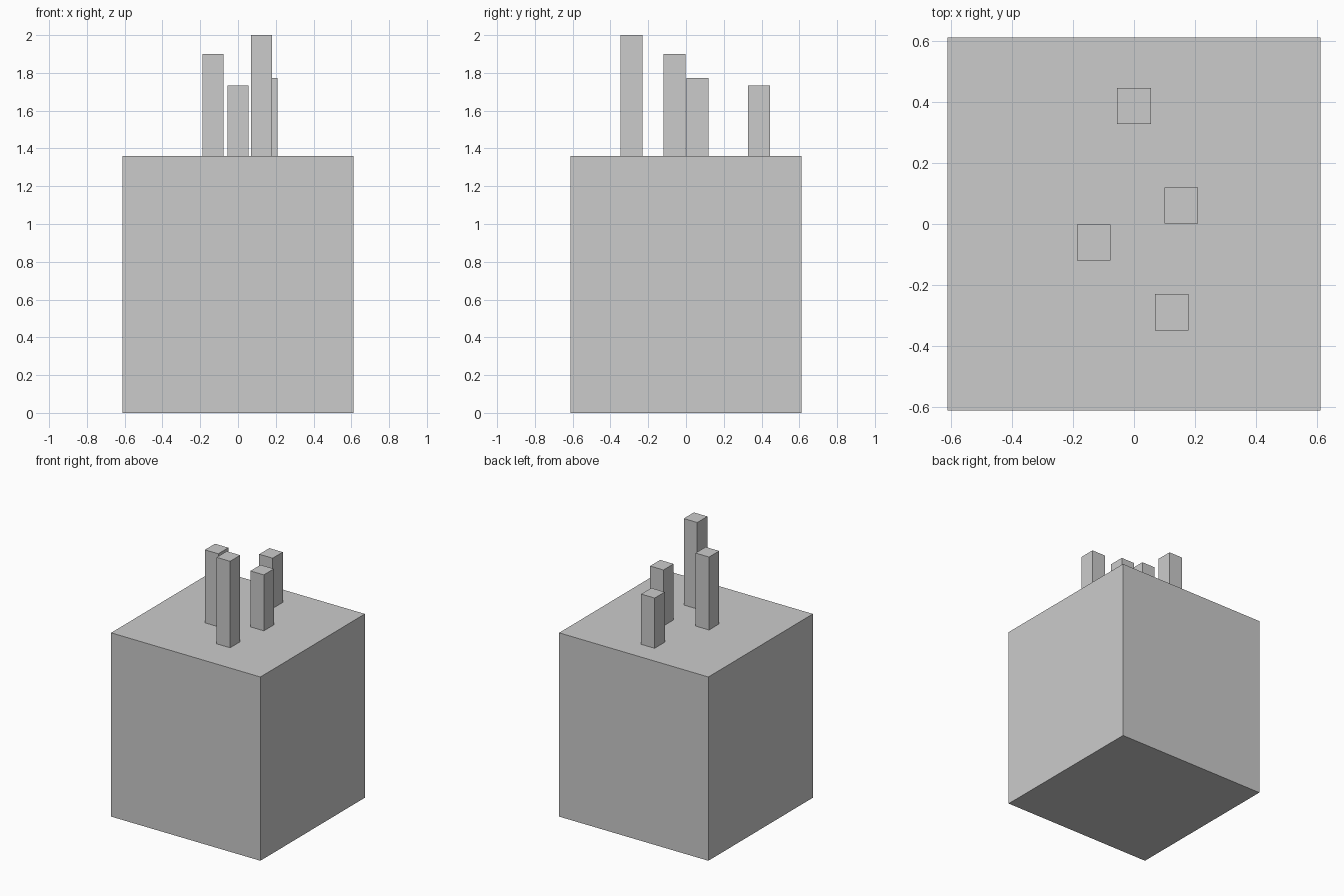
import bpy

if "Cube" in bpy.data.objects:
    bpy.data.objects.remove(bpy.data.objects["Cube"])


def box(name, x, y, z0, z1, sx, sy):
    """Axis-aligned block from z0 to z1, centred on (x, y)."""
    bpy.ops.mesh.primitive_cube_add(size=1, location=(x, y, (z0 + z1) / 2))
    obj = bpy.context.object
    obj.name = name
    obj.scale = (sx, sy, z1 - z0)
    bpy.ops.object.transform_apply(location=False, rotation=False, scale=True)
    return obj


BODY_TOP = 1.36

# Main block
box("body", 0, 0, 0, BODY_TOP, 1.222, 1.222)

# Square posts standing on the block: x, y, top height
posts = {
    "back_post": (0.0, 0.386, 1.732),
    "right_post": (0.155, 0.061, 1.774),
    "left_post": (-0.132, -0.061, 1.90),
    "front_post": (0.124, -0.289, 2.0),
}
for name, (x, y, top) in posts.items():
    box(name, x, y, BODY_TOP, top, 0.11, 0.118)
